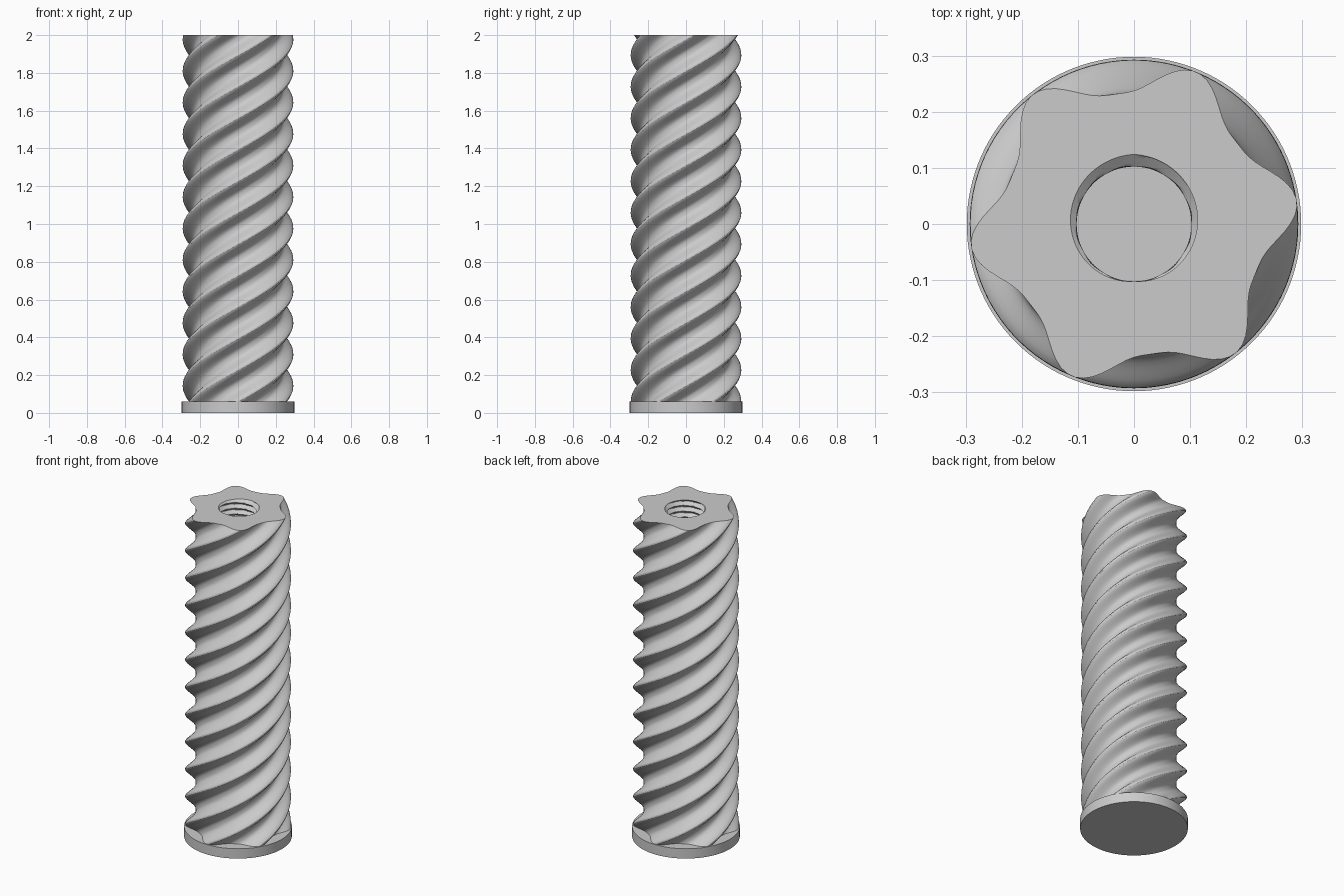
import bpy
import bmesh
import math

if "Cube" in bpy.data.objects:
    bpy.data.objects.remove(bpy.data.objects["Cube"])

SIDES = 120
TOP = 2.0
BASE_H = 0.06
BASE_R = 0.298
LEAD = 1.0            # rise of one full turn of the ridges
PHASE = math.radians(8)
PITCH = 0.035         # thread pitch in the bore
BORE_DEPTH = 0.35

metal = bpy.data.materials.new("plain_grey")
metal.use_nodes = True
grey = (0.6, 0.6, 0.6, 1)
metal.diffuse_color = grey
metal.node_tree.nodes["Principled BSDF"].inputs["Base Color"].default_value = grey


def ridge_radius(a):
    """Six narrow rounded ridges between wide hollow flutes."""
    wave = (1 + math.cos(6 * (a - PHASE))) / 2
    return 0.234 + 0.059 * wave ** 1.55


def thread_radius(a, z):
    """V-shaped internal thread, right-handed."""
    turn = (a - math.pi / 2) / math.tau - (z - TOP) / PITCH
    return 0.102 + 0.022 * abs(2 * (turn % 1) - 1)


def ring(bm, z, radius, twist=0.0):
    verts = []
    for i in range(SIDES):
        a = math.tau * i / SIDES
        r = radius(a)
        verts.append(bm.verts.new((r * math.cos(a + twist), r * math.sin(a + twist), z)))
    return verts


def skin(bm, rings):
    for low, high in zip(rings, rings[1:]):
        for i in range(SIDES):
            j = (i + 1) % SIDES
            bm.faces.new((low[i], low[j], high[j], high[i]))


def finish(name, bm):
    bmesh.ops.recalc_face_normals(bm, faces=bm.faces)
    mesh = bpy.data.meshes.new(name)
    bm.to_mesh(mesh)
    bm.free()
    obj = bpy.data.objects.new(name, mesh)
    bpy.context.collection.objects.link(obj)
    mesh.materials.append(metal)
    bpy.ops.object.select_all(action="DESELECT")
    obj.select_set(True)
    bpy.context.view_layer.objects.active = obj
    bpy.ops.object.shade_smooth_by_angle(angle=math.radians(30))


# Twisted shaft, its flat top and the threaded bore as one closed surface
bm = bmesh.new()
rings = []
steps = 200
bottom = BASE_H - 0.01
for k in range(steps + 1):
    z = bottom + (TOP - bottom) * k / steps
    rings.append(ring(bm, z, ridge_radius, math.tau * (z - TOP) / LEAD))
bore_steps = int(BORE_DEPTH / PITCH * 12)
for k in range(bore_steps + 1):
    z = TOP - BORE_DEPTH * k / bore_steps
    rings.append(ring(bm, z, lambda a: thread_radius(a, z)))
skin(bm, rings)
bm.faces.new(rings[0])
bm.faces.new(rings[-1])
finish("twisted_shaft", bm)

# Round base plate
bm = bmesh.new()
plate = [ring(bm, z, lambda a: BASE_R) for z in (0, BASE_H)]
skin(bm, plate)
bm.faces.new(plate[0])
bm.faces.new(plate[1])
finish("base_plate", bm)
